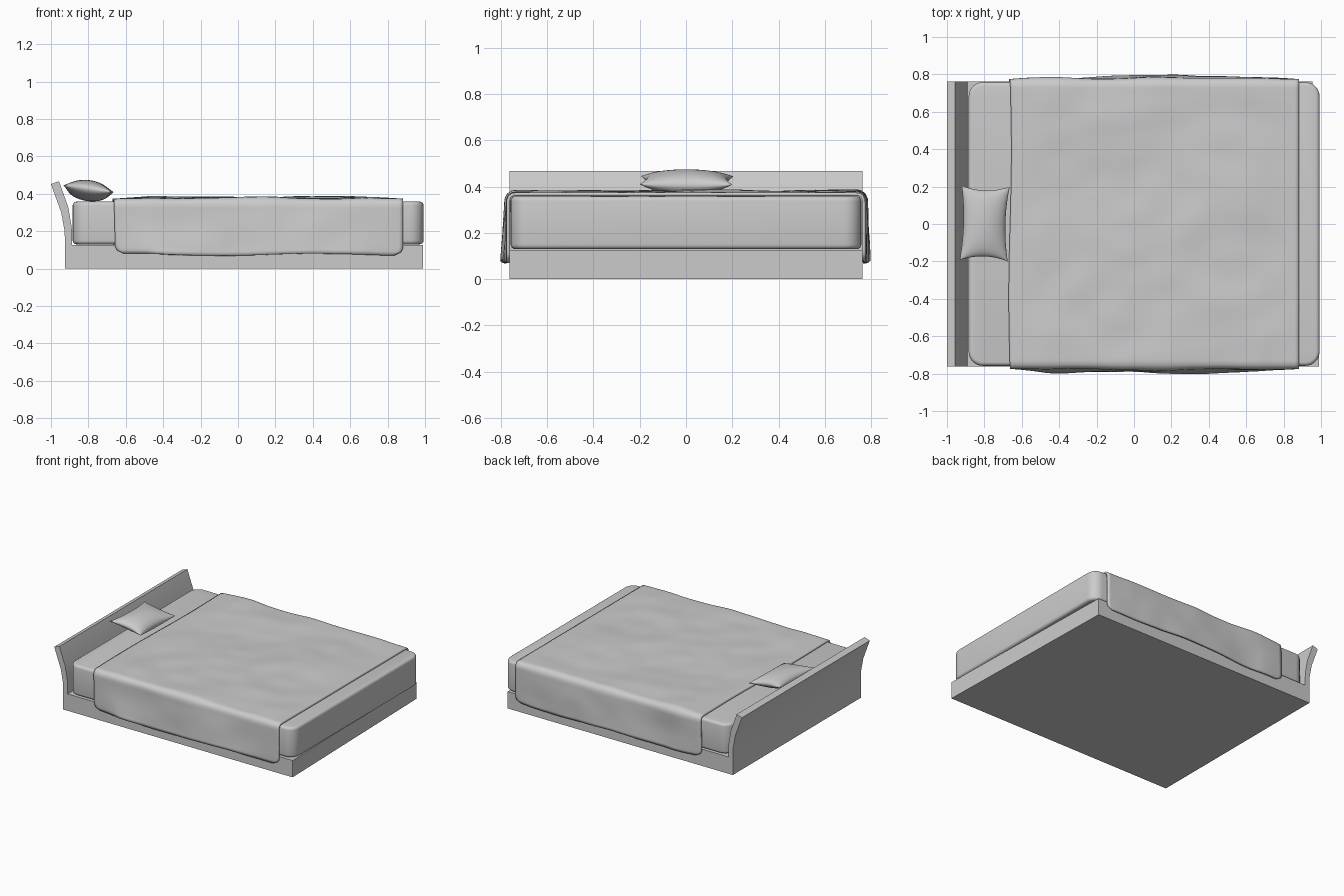
import bpy, bmesh, math
from mathutils import Vector, Matrix, noise

if "Cube" in bpy.data.objects:
    bpy.data.objects.remove(bpy.data.objects["Cube"])

grey = bpy.data.materials.new("plain_grey")
grey.use_nodes = True
colour = (0.6, 0.6, 0.6, 1)
grey.diffuse_color = colour
grey.node_tree.nodes["Principled BSDF"].inputs["Base Color"].default_value = colour


def finish(name, bm, smooth=None):
    bmesh.ops.recalc_face_normals(bm, faces=bm.faces)
    mesh = bpy.data.meshes.new(name)
    bm.to_mesh(mesh)
    bm.free()
    mesh.materials.append(grey)
    obj = bpy.data.objects.new(name, mesh)
    bpy.context.collection.objects.link(obj)
    if smooth:
        bpy.ops.object.select_all(action="DESELECT")
        obj.select_set(True)
        bpy.context.view_layer.objects.active = obj
        bpy.ops.object.shade_smooth_by_angle(angle=math.radians(smooth))
    return obj


def prism(name, outline, offset, smooth=None):
    """Extrude a closed outline of 3D points along an offset."""
    bm = bmesh.new()
    face = bm.faces.new([bm.verts.new(p) for p in outline])
    out = bmesh.ops.extrude_face_region(bm, geom=[face])
    moved = [v for v in out["geom"] if isinstance(v, bmesh.types.BMVert)]
    bmesh.ops.translate(bm, verts=moved, vec=offset)
    return finish(name, bm, smooth)


def sheet(bm, nu, nv, place):
    """Quad grid whose vertices come from place(u, v), both from 0 to 1."""
    rows = [[bm.verts.new(place(i / nu, j / nv)) for j in range(nv + 1)]
            for i in range(nu + 1)]
    for a, b in zip(rows, rows[1:]):
        for j in range(nv):
            bm.faces.new((a[j], b[j], b[j + 1], a[j + 1]))


# Bed base, with a slightly skewed foot end
W = 0.763
prism("bed_base", [(-0.925, -W, 0), (0.99, -W, 0), (0.955, W, 0), (-0.925, W, 0)],
      (0, 0, 0.127))

# Headboard, leaning backwards
profile = [(-0.925, 0.127), (-0.887, 0.127), (-0.889, 0.22), (-0.908, 0.33),
           (-0.957, 0.467), (-1.0, 0.452), (-0.945, 0.3), (-0.927, 0.2)]
prism("headboard", [(x, -W, z) for x, z in profile], (0, 2 * W, 0), 20)

# Mattress: rounded corners first, then softened rims
bm = bmesh.new()
bmesh.ops.create_cube(bm, size=1, matrix=Matrix.Translation((0.054, 0, 0.244))
                      @ Matrix.Diagonal((1.876, 1.516, 0.228, 1)))
upright = [e for e in bm.edges if abs(e.verts[0].co.z - e.verts[1].co.z) > 0.1]
bmesh.ops.bevel(bm, geom=upright, offset=0.075, segments=7, profile=0.5, affect="EDGES")
rims = [e for e in bm.edges if abs(e.verts[0].co.z - e.verts[1].co.z) < 0.01]
bmesh.ops.bevel(bm, geom=rims, offset=0.02, segments=4, profile=0.5, affect="EDGES")
finish("mattress", bm, 40)

# Blanket: draped over both long sides, with soft wrinkles
TOP, HEM, SIDE, R = 0.374, 0.075, 0.775, 0.035
FLAT, ARC, DROP = SIDE - R, R * math.pi / 2, TOP - R - HEM
HALF = FLAT + ARC + DROP


def drape(u, v):
    s = (2 * v - 1) * HALF
    sign, d = (1 if s >= 0 else -1), abs(s)
    if d < FLAT:
        y, z, tilt = d, TOP, 0
    elif d < FLAT + ARC:
        tilt = (d - FLAT) / R
        y, z = FLAT + R * math.sin(tilt), TOP - R + R * math.cos(tilt)
    else:
        tilt = math.pi / 2
        y, z = SIDE, TOP - R - (d - FLAT - ARC)
    x = -0.663 + 1.545 * u
    # broad lumps plus finer creases, fading out at the two open ends
    fade = min(1, 8 * u, 8 * (1 - u))
    lump = noise.noise((x * 2.2, s * 2.6, 1.7)) + 0.45 * noise.noise((x * 5, s * 6, 4.2))
    push = fade * (0.006 + 0.013 * lump)
    fall = max(0, d - FLAT - ARC) / DROP
    push += fade * fall * (0.012 + 0.008 * math.sin(x * 7 + sign))
    y += max(push, -0.004) * math.sin(tilt)
    z += max(push, -0.004) * math.cos(tilt)
    z += 0.006 * fall * math.sin(x * 6 + sign)
    # rounded lower corners and a slightly wavy edge
    rc = 0.045
    rise = max(0, rc - (HALF - d))
    inset = rc - math.sqrt(rc * rc - rise * rise)
    x += (1 - 2 * u) * inset + 0.007 * math.sin(s * 4) * (1 - u) ** 6
    return Vector((x, sign * y, z))


bm = bmesh.new()
sheet(bm, 70, 110, drape)
blanket = finish("blanket", bm, 60)
if blanket.data.polygons[70 * 55].normal.z < 0:
    blanket.data.flip_normals()
thick = blanket.modifiers.new("thickness", "SOLIDIFY")
thick.thickness = 0.014
thick.offset = -1


# Pillow: two puffed sheets with pinched corners
def puff(side):
    def place(u, v):
        a, b = (-math.cos(math.pi * t) for t in (u, v))
        x = 0.13 * a * (1 - 0.13 * (1 - b * b))
        y = 0.2 * b * (1 - 0.12 * (1 - a * a))
        h = max(0, (1 - a * a) * (1 - b * b)) ** 0.5
        return Vector((x, y, side * 0.056 * h + 0.01 * (b * b - 0.5)))
    return place


bm = bmesh.new()
for side in (1, -1):
    sheet(bm, 20, 24, puff(side))
bmesh.ops.remove_doubles(bm, verts=bm.verts, dist=0.0004)
bmesh.ops.transform(bm, verts=bm.verts, matrix=Matrix.Translation((-0.799, 0.003, 0.422))
                    @ Matrix.Rotation(math.radians(8), 4, "Y")
                    @ Matrix.Rotation(math.radians(-1.5), 4, "Z"))
finish("pillow", bm, 50)
